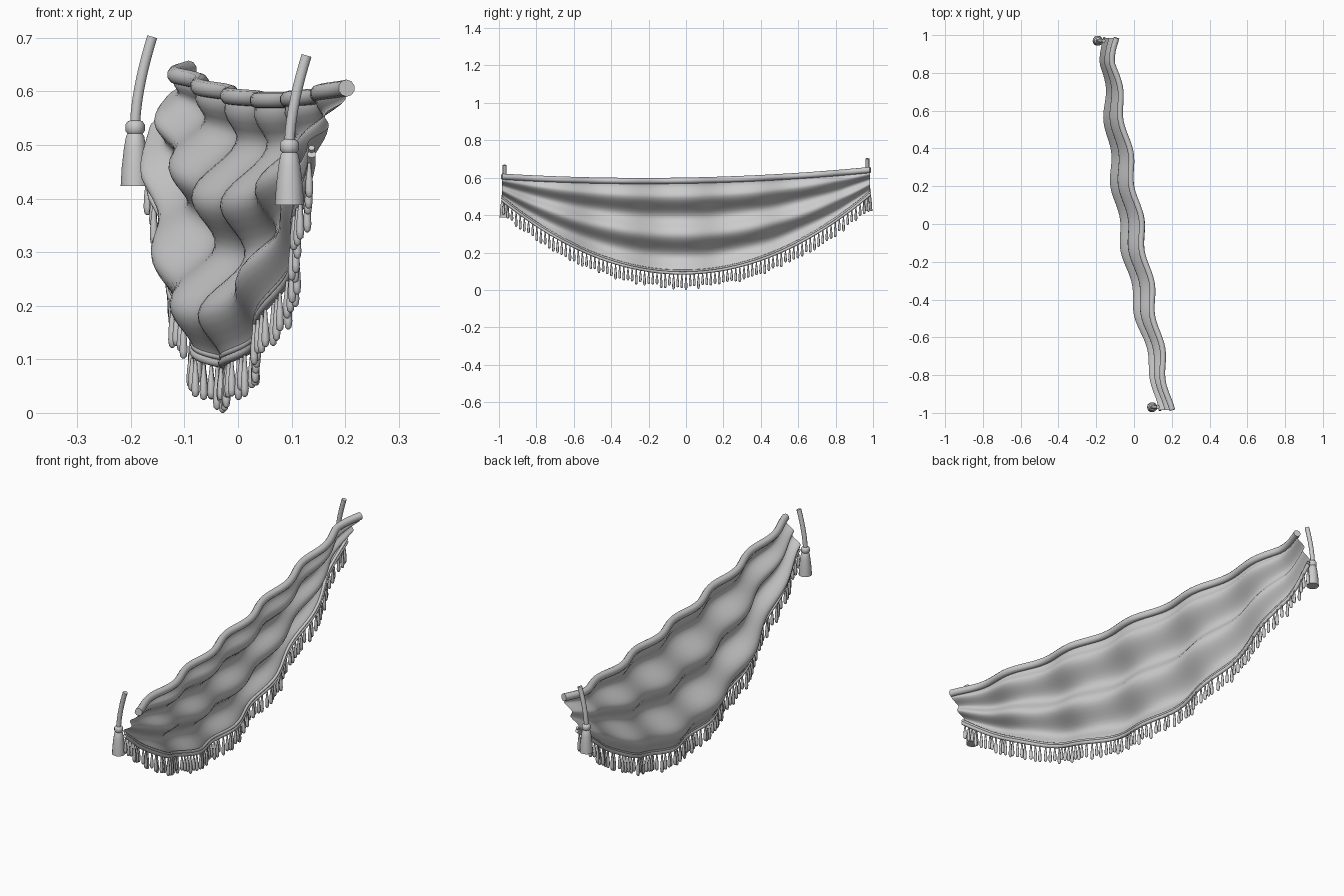
import bpy, bmesh, math, random
from mathutils import Vector

random.seed(4)
if "Cube" in bpy.data.objects:
    bpy.data.objects.remove(bpy.data.objects["Cube"])

grey = bpy.data.materials.new("fabric_grey")
grey.use_nodes = True
grey.diffuse_color = (0.6, 0.6, 0.6, 1)
grey.node_tree.nodes["Principled BSDF"].inputs["Base Color"].default_value = (0.6, 0.6, 0.6, 1)

END = 0.985


def drape(y, v):
    """Point on the cloth: y along its length, v from the rod (0) to the hem (1)."""
    top = 0.585 + 0.04 * y * y + 0.018 * y
    hem = 0.09 + 0.42 * y * y + 0.015 * y
    ripple = 0.013 * math.cos(math.tau * (y - 0.03) / 0.345)
    folds = -0.033 * (1 - 0.7 * y * y) * math.sin(math.tau * (v - 0.28) / 0.42)
    folds *= min(1, v / 0.15)
    lean = 0.031 - (0.1 - 0.065 * y * y + 0.045 * y ** 10) * v
    turn = 0.26 * max(0, y - 0.85)
    return Vector((-0.162 * y + ripple + lean + folds + turn, y, top + (hem - top) * v))


def finish(name, bm, angle=60):
    mesh = bpy.data.meshes.new(name)
    bm.to_mesh(mesh)
    bm.free()
    obj = bpy.data.objects.new(name, mesh)
    bpy.context.collection.objects.link(obj)
    mesh.materials.append(grey)
    bpy.ops.object.select_all(action='DESELECT')
    obj.select_set(True)
    bpy.context.view_layer.objects.active = obj
    bpy.ops.object.shade_smooth_by_angle(angle=math.radians(angle))
    return obj


def bridge(bm, a, b):
    for i in range(len(a)):
        j = (i + 1) % len(a)
        bm.faces.new((a[i], a[j], b[j], b[i]))


def lathe(bm, base, profile, sides=8):
    """Add a closed turned shape; profile lists (radius, height) upwards."""
    rings = []
    for r, h in profile:
        rings.append([bm.verts.new(base + Vector((r * math.cos(math.tau * k / sides),
                      r * math.sin(math.tau * k / sides), h))) for k in range(sides)])
    for a, b in zip(rings, rings[1:]):
        bridge(bm, a, b)
    bm.faces.new(rings[0][::-1])
    bm.faces.new(rings[-1])


def tube(name, points, radius, sides=10):
    """Sweep a round section along a path."""
    bm = bmesh.new()
    rings = []
    for i, p in enumerate(points):
        t = (points[min(i + 1, len(points) - 1)] - points[max(i - 1, 0)]).normalized()
        side = t.cross(Vector((1, 0, 0))).normalized()
        up = side.cross(t)
        rings.append([bm.verts.new(p + radius * (side * math.cos(math.tau * k / sides)
                      + up * math.sin(math.tau * k / sides))) for k in range(sides)])
    for a, b in zip(rings, rings[1:]):
        bridge(bm, a, b)
    bm.faces.new(rings[0])
    bm.faces.new(rings[-1])
    bmesh.ops.recalc_face_normals(bm, faces=bm.faces)
    return finish(name, bm)


# Draped cloth
NY, NV = 84, 32
bm = bmesh.new()
grid = [[bm.verts.new(drape(END * (2 * i / NY - 1), j / NV)) for j in range(NV + 1)]
        for i in range(NY + 1)]
for i in range(NY):
    for j in range(NV):
        bm.faces.new((grid[i][j], grid[i][j + 1], grid[i + 1][j + 1], grid[i + 1][j]))
finish("draped_cloth", bm, 180)

# Rolled top edge and hem cord
ys = [END * (2 * i / NY - 1) for i in range(NY + 1)]
tube("top_roll", [drape(y, 0) for y in ys], 0.016)
tube("hem_cord", [drape(y, 1) for y in ys], 0.008)
tube("hem_braid", [drape(y, 1) + Vector((0, 0, 0.012)) for y in ys], 0.006, 8)

# Fringe of small drops along the hem
DROP = [(0.002, -1), (0.006, -0.95), (0.0075, -0.8), (0.0065, -0.5), (0.004, -0.2), (0.003, 0)]
bm = bmesh.new()
COUNT = 89
for i in range(COUNT):
    y = 0.975 * (2 * i / (COUNT - 1) - 1)
    length = 0.082 if i == COUNT // 2 else random.uniform(0.06, 0.08)
    start = drape(y, 1) + Vector((random.uniform(-0.006, 0.006), 0, -0.008))
    lathe(bm, start, [(r, h * length) for r, h in DROP])
finish("fringe", bm)

# Large end tassels, each hung from a curved cord
TASSEL = [(0.027, -0.115), (0.025, -0.08), (0.021, -0.045), (0.017, -0.022), (0.014, -0.017),
          (0.018, -0.012), (0.018, 0), (0.014, 0.006), (0.006, 0.009)]
for label, x, y, z in (("front", 0.096, -0.97, 0.503), ("back", -0.192, 0.97, 0.538)):
    bm = bmesh.new()
    lathe(bm, Vector((x, y, z)), TASSEL, 14)
    finish(label + "_tassel", bm, 40)
    path = [Vector((x + 0.032 * (s / 8) ** 1.6, y, z + 0.164 * s / 8)) for s in range(9)]
    tube(label + "_tassel_cord", path, 0.01)
